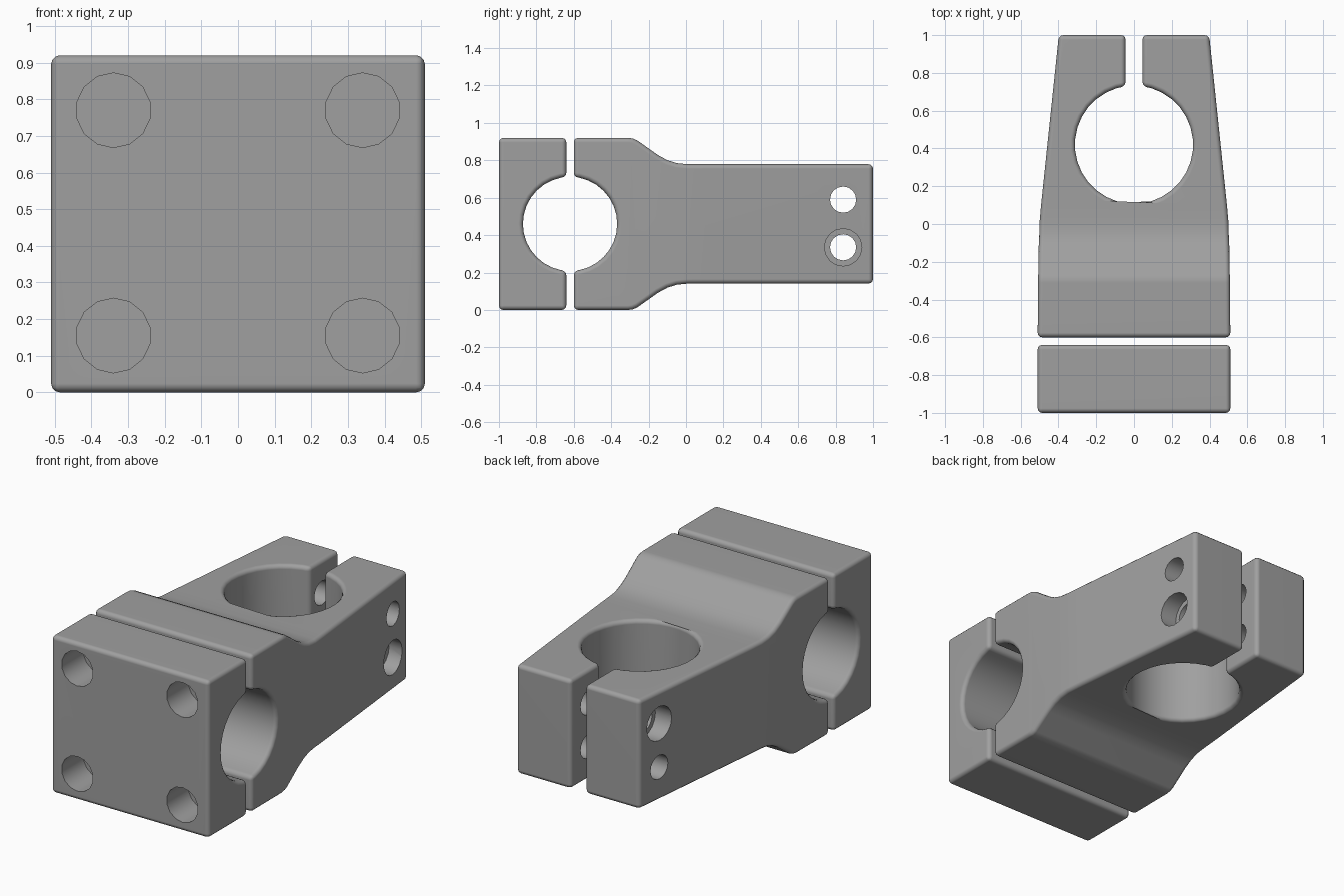
import bpy, bmesh, math
from mathutils import Matrix, Vector

cube = bpy.data.objects.get("Cube")
if cube:
    bpy.data.objects.remove(cube, do_unlink=True)

MID = 0.46  # height of the centre line

grey = bpy.data.materials.new("satin_grey")
grey.use_nodes = True
COLOUR = (0.35, 0.35, 0.35, 1)
grey.diffuse_color = COLOUR
grey.node_tree.nodes["Principled BSDF"].inputs["Base Color"].default_value = COLOUR


def make_object(name, bm):
    bmesh.ops.recalc_face_normals(bm, faces=bm.faces)
    mesh = bpy.data.meshes.new(name)
    bm.to_mesh(mesh)
    bm.free()
    obj = bpy.data.objects.new(name, mesh)
    bpy.context.collection.objects.link(obj)
    return obj


def loft(name, stations):
    """Solid with a rectangular section; stations are (y, half width, half height)."""
    bm = bmesh.new()
    rings = [[bm.verts.new((sx * w, y, MID + sz * h))
              for sx, sz in ((-1, -1), (1, -1), (1, 1), (-1, 1))]
             for y, w, h in stations]
    for a, b in zip(rings, rings[1:]):
        for i in range(4):
            j = (i + 1) % 4
            bm.faces.new((a[i], a[j], b[j], b[i]))
    bm.faces.new(rings[0])
    bm.faces.new(rings[-1])
    return make_object(name, bm)


def cylinder(centre, axis, radius, length, sides, turn=0.0):
    bm = bmesh.new()
    rot = Vector(axis).to_track_quat('Z', 'Y').to_matrix().to_4x4()
    bmesh.ops.create_cone(bm, cap_ends=True, segments=sides, radius1=radius,
                          radius2=radius, depth=length,
                          matrix=Matrix.Translation(centre) @ rot @ Matrix.Rotation(turn, 4, 'Z'))
    return make_object("cutter", bm)


def box(centre, size):
    bm = bmesh.new()
    bmesh.ops.create_cube(bm, size=1, matrix=Matrix.Translation(centre)
                          @ Matrix.Diagonal((*size, 1)))
    return make_object("cutter", bm)


def activate(obj):
    for other in bpy.context.selected_objects:
        other.select_set(False)
    obj.select_set(True)
    bpy.context.view_layer.objects.active = obj


def apply(obj, mod):
    activate(obj)
    bpy.ops.object.modifier_apply(modifier=mod.name)


def cut(obj, cutter):
    cutter.hide_render = True
    mod = obj.modifiers.new("cut", 'BOOLEAN')
    mod.operation, mod.solver, mod.object = 'DIFFERENCE', 'EXACT', cutter
    apply(obj, mod)
    bpy.data.objects.remove(cutter, do_unlink=True)


def round_edges(obj):
    mod = obj.modifiers.new("round", 'BEVEL')
    mod.width, mod.segments = 0.024, 3
    mod.limit_method, mod.angle_limit = 'ANGLE', math.radians(40)
    mod.use_clamp_overlap = False
    mod.loop_slide = False
    apply(obj, mod)


def finish(obj):
    obj.data.materials.clear()
    obj.data.materials.append(grey)
    activate(obj)
    bpy.ops.object.shade_smooth_by_angle(angle=math.radians(35))
    mod = obj.modifiers.new("even_shading", 'WEIGHTED_NORMAL')
    mod.keep_sharp = True


def bar_bore():
    return cylinder((0, -0.62, MID), (1, 0, 0), 0.252, 2, 32)


# Main body: tall bar clamp easing down into the tapered arm
clamp_body = loft("clamp_body", [
    (-0.6, 0.51, 0.46), (-0.31, 0.508, 0.46), (-0.285, 0.507, 0.457),
    (-0.26, 0.507, 0.446), (-0.15, 0.505, 0.368), (-0.1, 0.504, 0.341),
    (-0.05, 0.502, 0.325), (0.01, 0.5, 0.319), (0.1, 0.492, 0.319),
    (1.0, 0.398, 0.319)])
cut(clamp_body, bar_bore())
# Upright bore and the slot that splits the rear end
cut(clamp_body, cylinder((0, 0.42, MID), (0, 0, 1), 0.313, 2, 32, math.pi / 32))
cut(clamp_body, box((0, 0.85, MID), (0.09, 0.6, 2)))
round_edges(clamp_body)

# Pinch bolt holes, counterbored on opposite sides
for z, side in ((0.59, -1), (0.335, 1)):
    cut(clamp_body, cylinder((0, 0.84, z), (1, 0, 0), 0.07, 2, 16))
    cut(clamp_body, cylinder((side * 0.62, 0.84, z), (1, 0, 0), 0.1, 0.6, 16))
finish(clamp_body)

# Front cap holding the bar, with four bolt recesses
front_cap = loft("front_cap", [(-1.0, 0.51, 0.46), (-0.64, 0.51, 0.46)])
cut(front_cap, bar_bore())
round_edges(front_cap)
for x in (-0.34, 0.34):
    for z in (0.155, 0.77):
        cut(front_cap, cylinder((x, -1.0, z), (0, 1, 0), 0.102, 0.4, 14))
finish(front_cap)
